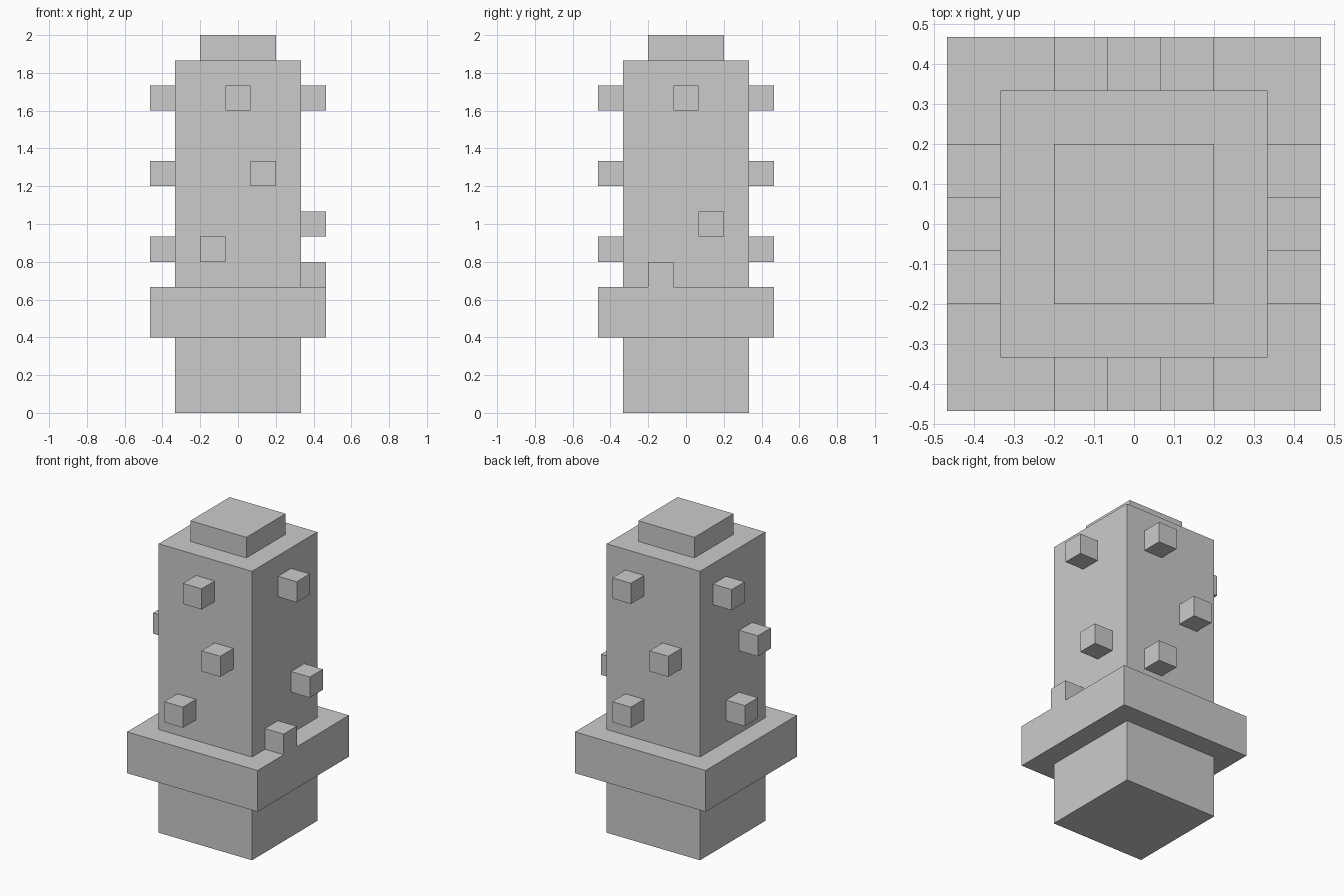
import bpy
import bmesh
from mathutils import Matrix, Vector

if "Cube" in bpy.data.objects:
    bpy.data.objects.remove(bpy.data.objects["Cube"])

U = 2 / 15  # block unit: the whole model is 15 units tall


def box(name, low, high):
    """Axis-aligned box between two corners given in block units."""
    low, high = Vector(low) * U, Vector(high) * U
    bm = bmesh.new()
    bmesh.ops.create_cube(bm, size=1, matrix=Matrix.Translation((low + high) / 2)
                          @ Matrix.Diagonal((*(high - low), 1)))
    mesh = bpy.data.meshes.new(name)
    bm.to_mesh(mesh)
    bm.free()
    obj = bpy.data.objects.new(name, mesh)
    bpy.context.collection.objects.link(obj)
    return obj


def slab(name, half, z0, z1):
    """Centred square slab."""
    return box(name, (-half, -half, z0), (half, half, z1))


# Main column, collar and top cap
slab("column", 2.5, 0, 14)
slab("collar", 3.5, 3, 5)
slab("top_cap", 1.5, 14, 15)

# Studs on each side: (sideways offset, bottom height) in block units
studs = {
    "front": [(0, 12), (1, 9), (-1, 6)],
    "back": [(1, 12), (-1, 9), (1, 6)],
    "left": [(1, 12), (-1, 9), (0, 6)],
    "right": [(0, 12), (1, 7), (-1, 5)],
}
directions = {"front": (0, -1), "back": (0, 1), "left": (-1, 0), "right": (1, 0)}

for side, spots in studs.items():
    dx, dy = directions[side]
    for i, (offset, z) in enumerate(spots, 1):
        cx = 3 * dx + offset * abs(dy)
        cy = 3 * dy + offset * abs(dx)
        box(f"{side}_stud_{i}", (cx - 0.5, cy - 0.5, z), (cx + 0.5, cy + 0.5, z + 1))
